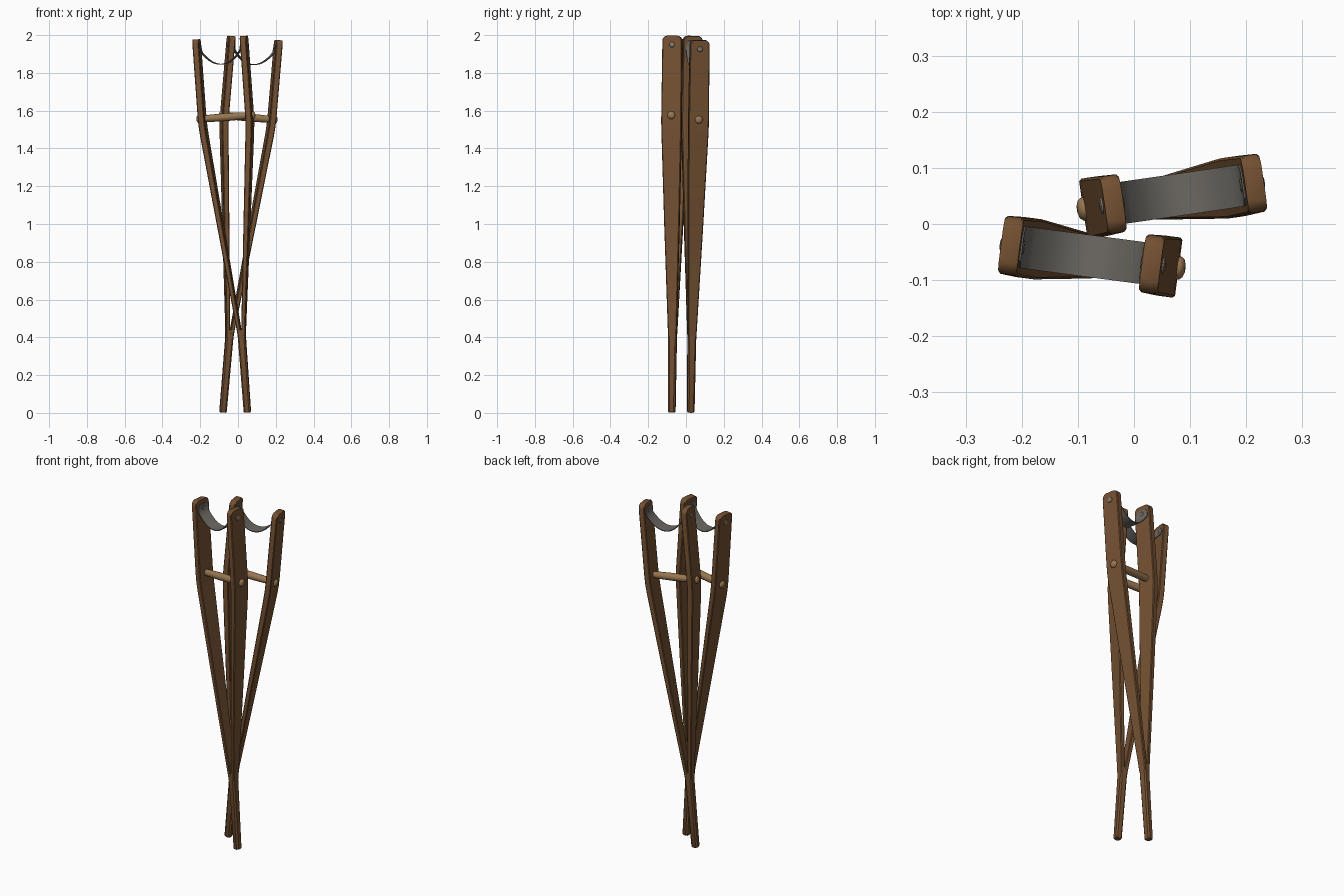
import bpy, bmesh, math
from mathutils import Vector, Matrix

if "Cube" in bpy.data.objects:
    bpy.data.objects.remove(bpy.data.objects["Cube"])


def material(name, rgb):
    m = bpy.data.materials.new(name)
    m.diffuse_color = (*rgb, 1)
    m.use_nodes = True
    m.node_tree.nodes["Principled BSDF"].inputs["Base Color"].default_value = m.diffuse_color
    return m


WOOD = material("dark brown wood", (0.175, 0.082, 0.032))
TAN = material("light tan wood", (0.31, 0.18, 0.08))
CLOTH = material("grey cloth", (0.15, 0.14, 0.125))
RIVET = material("dull metal", (0.24, 0.19, 0.14))


def loft(name, rings, mat, frame):
    """Skin a list of equal-length closed rings and cap both ends."""
    bm = bmesh.new()
    vs = [[bm.verts.new(p) for p in r] for r in rings]
    n = len(rings[0])
    for a, b in zip(vs, vs[1:]):
        for i in range(n):
            j = (i + 1) % n
            bm.faces.new((a[i], a[j], b[j], b[i]))
    bm.faces.new(vs[0])
    bm.faces.new(vs[-1])
    bmesh.ops.recalc_face_normals(bm, faces=bm.faces)
    me = bpy.data.meshes.new(name)
    bm.transform(frame)
    bm.to_mesh(me)
    bm.free()
    me.materials.append(mat)
    me.shade_smooth()
    me.set_sharp_from_angle(angle=math.radians(35))
    ob = bpy.data.objects.new(name, me)
    bpy.context.collection.objects.link(ob)
    return ob


def chamfered(cx, z, t, w, c):
    """Rectangle t by w with cut corners, at height z."""
    a, b = t / 2, w / 2
    pts = [(a, -b + c), (a, b - c), (a - c, b), (-a + c, b),
           (-a, b - c), (-a, -b + c), (-a + c, -b), (a - c, -b)]
    return [Vector((cx + x, y, z)) for x, y in pts]


def rod(name, stations, z, mat, frame, n=20):
    """Turned piece along local x; stations are (x, radius)."""
    rings = [[Vector((x, r * math.cos(2 * math.pi * i / n),
                      z + r * math.sin(2 * math.pi * i / n))) for i in range(n)]
             for x, r in stations]
    return loft(name, rings, mat, frame)


LENGTH = 1.992
SPREAD = 0.127


def crutch(side, foot, top, angle):
    foot, top = Vector(foot), Vector(top)
    zd = (top - foot).normalized()
    xd = Vector((math.cos(angle), math.sin(angle), 0))
    xd = (xd - zd * xd.dot(zd)).normalized()
    yd = zd.cross(xd)
    frame = Matrix.Translation(foot) @ Matrix((xd, yd, zd)).transposed().to_4x4()

    # lower pole
    loft(side + "_lower_pole",
         [chamfered(0, 0.002, 0.030, 0.030, 0.008), chamfered(0, 0.008, 0.037, 0.038, 0.008),
          chamfered(0, 0.40, 0.040, 0.044, 0.007), chamfered(0, 0.44, 0.040, 0.046, 0.006)],
         WOOD, frame)

    # two side arms with rounded tops
    for s, word in ((-1, "left"), (1, "right")):
        rows = [(0.40, 0.010, 0.019, 0.043), (0.44, 0.012, 0.021, 0.047),
                (1.00, 0.071, 0.028, 0.081), (1.48, 0.1215, 0.034, 0.106),
                (1.53, 0.1255, 0.034, 0.108), (1.58, SPREAD, 0.034, 0.108)]
        r = 0.026
        for k in range(6):
            a = math.radians(16 * k)
            rows.append((LENGTH - r + r * math.sin(a), SPREAD, 0.034,
                         0.104 - 2 * r * (1 - math.cos(a))))
        loft(f"{side}_{word}_arm", [chamfered(s * x, z, t, w, 0.004) for z, x, t, w in rows],
             WOOD, frame)
        # rivets that hold the sling
        e = SPREAD + 0.017
        rod(f"{side}_{word}_rivet",
            [(s * (SPREAD - 0.022), 0.010), (s * (SPREAD - 0.018), 0.015),
             (s * e, 0.015), (s * (e + 0.003), 0.013), (s * (e + 0.005), 0.007)],
            1.945, RIVET, frame)

    # hand grip, slightly swollen in the middle, ends poking through the arms
    half = [(0.157, 0.007), (0.154, 0.016), (0.149, 0.020), (0.143, 0.021),
            (0.110, 0.018), (0.06, 0.020)]
    rod(side + "_hand_grip", [(-x, r) for x, r in half] + [(0, 0.021)] +
        [(x, r) for x, r in reversed(half)], 1.57, TAN, frame)

    # hanging sling with tabs flat on the inner faces
    hw, inner = 0.108, SPREAD - 0.017
    path = [(-inner + 0.001, 1.968), (-inner + 0.001, 1.945)]
    for i in range(17):
        u = -1 + i / 8
        path.append((u * 0.106, 1.851 + 0.072 * abs(u) ** 2.1))
    path += [(inner - 0.001, 1.945), (inner - 0.001, 1.968)]
    path = [Vector((x, 0, z)) for x, z in path]
    rings = []
    for i, p in enumerate(path):
        d = (path[min(i + 1, len(path) - 1)] - path[max(i - 1, 0)]).normalized()
        n = Vector((-d.z, 0, d.x)) * 0.002
        w = 0.024 if i in (0, len(path) - 1) else 0.0375
        y = Vector((0, w, 0))
        rings.append([p + n + y, p + n - y, p - n - y, p - n + y])
    loft(side + "_sling", rings, CLOTH, frame)


# the two crossed crutches
crutch("front_crutch", (0.05, -0.075, 0), (-0.095, -0.055, 1.99), math.radians(-7.5))
crutch("back_crutch", (-0.08, 0.025, 0), (0.09, 0.054, 1.99), math.radians(8.3))
